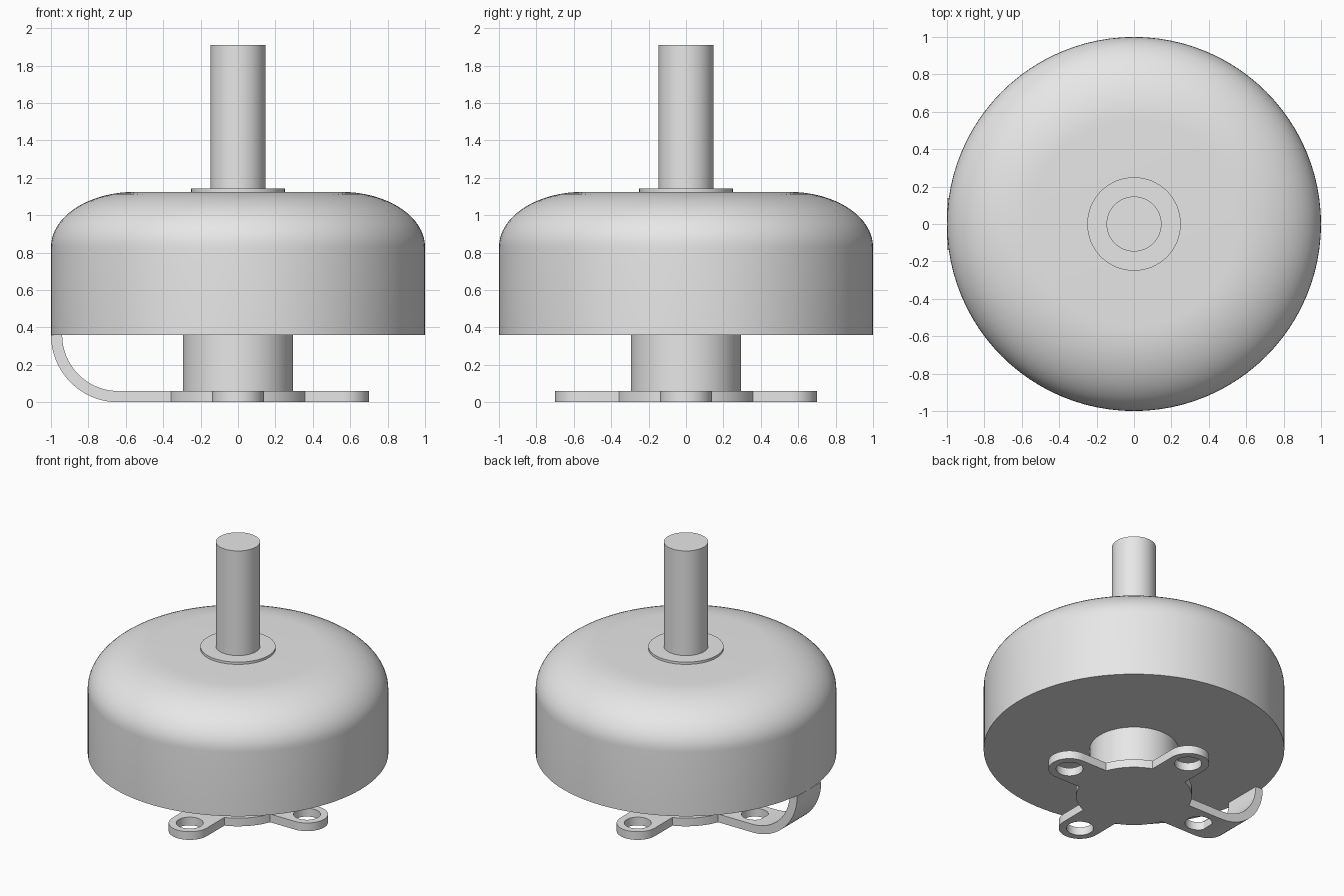
import bpy
import bmesh
from math import sin, cos, pi, asin, radians

cube = bpy.data.objects.get("Cube")
if cube:
    bpy.data.objects.remove(cube, do_unlink=True)

metal = bpy.data.materials.new("light grey metal")
metal.use_nodes = True
metal.diffuse_color = (0.8, 0.8, 0.8, 1)
metal.node_tree.nodes["Principled BSDF"].inputs["Base Color"].default_value = (0.8, 0.8, 0.8, 1)


def finish(obj):
    """Weld, orient, shade and colour one part."""
    bm = bmesh.new()
    bm.from_mesh(obj.data)
    bmesh.ops.remove_doubles(bm, verts=bm.verts, dist=0.0005)
    bmesh.ops.recalc_face_normals(bm, faces=bm.faces)
    bm.to_mesh(obj.data)
    bm.free()
    obj.data.materials.clear()
    obj.data.materials.append(metal)
    bpy.ops.object.select_all(action="DESELECT")
    obj.select_set(True)
    bpy.context.view_layer.objects.active = obj
    bpy.ops.object.shade_smooth_by_angle(angle=radians(35))
    return obj


def lathe(name, profile, steps=96):
    """Revolve (radius, height) points about z, closing both ends flat."""
    bm = bmesh.new()
    rings = []
    for r, z in profile:
        rings.append([bm.verts.new((r * cos(2 * pi * i / steps), r * sin(2 * pi * i / steps), z))
                      for i in range(steps)])
    for low, high in zip(rings, rings[1:]):
        for i in range(steps):
            j = (i + 1) % steps
            bm.faces.new((low[i], low[j], high[j], high[i]))
    bm.faces.new(rings[0])
    bm.faces.new(rings[-1])
    mesh = bpy.data.meshes.new(name)
    bm.to_mesh(mesh)
    bm.free()
    obj = bpy.data.objects.new(name, mesh)
    bpy.context.collection.objects.link(obj)
    return finish(obj)


def arc(cx, cy, r, start, end, steps):
    return [(cx + r * cos(start + (end - start) * i / steps),
             cy + r * sin(start + (end - start) * i / steps)) for i in range(steps + 1)]


def plate(name, outlines, thickness, location, rotation=(0, 0, 0)):
    """Extrude flat closed outlines; inner outlines become holes."""
    curve = bpy.data.curves.new(name, "CURVE")
    curve.dimensions = "2D"
    curve.fill_mode = "BOTH"
    curve.extrude = thickness / 2
    for points in outlines:
        spline = curve.splines.new("POLY")
        spline.points.add(len(points) - 1)
        for p, (x, y) in zip(spline.points, points):
            p.co = (x, y, 0, 1)
        spline.use_cyclic_u = True
    obj = bpy.data.objects.new(name, curve)
    obj.location = location
    obj.rotation_euler = rotation
    bpy.context.collection.objects.link(obj)
    bpy.ops.object.select_all(action="DESELECT")
    obj.select_set(True)
    bpy.context.view_layer.objects.active = obj
    bpy.ops.object.convert(target="MESH")
    return finish(bpy.context.object)


# Rotor bell with an elliptical shoulder
shoulder = [(0.55 + 0.45 * cos(a), 0.83 + 0.295 * sin(a))
            for a in (pi / 2 * i / 16 for i in range(17))]
lathe("bell", [(1, 0.36)] + shoulder)

# Shaft, its collar and the neck above the mount
lathe("shaft", [(0.147, 1.12), (0.147, 1.91)], 64)
lathe("shaft_collar", [(0.25, 1.12), (0.25, 1.142)], 64)
lathe("neck", [(0.295, 0.05), (0.295, 0.365)], 64)

# Cross-shaped mount: a disc with four arms and screw holes
THICK, HUB, HALF, REACH, BEND = 0.06, 0.385, 0.14, 0.56, 0.64
corner = asin(HALF / HUB)
outline, holes = [], []
for k in range(4):
    turn = k * pi / 2
    if k == 2:  # this arm runs on square into the bent strap
        outline += [(-BEND, HALF), (-BEND, -HALF)]
    else:
        outline += arc(REACH * cos(turn), REACH * sin(turn), HALF, turn - pi / 2, turn + pi / 2, 24)
    outline += arc(0, 0, HUB, turn + corner, turn + pi / 2 - corner, 14)
    holes.append(arc(REACH * cos(turn), REACH * sin(turn), 0.09, 0, 2 * pi, 32)[:-1])
plate("mount", [outline] + holes, THICK, (0, 0, THICK / 2))

# Strap curling from one arm up to the bell rim
radius = 1 - BEND
strap = (arc(-BEND, radius, radius, pi, 1.5 * pi, 24)
         + arc(-BEND, radius, radius - THICK, 1.5 * pi, pi, 24))
plate("bent_strap", [strap], 2 * HALF, (0, 0, 0), (pi / 2, 0, 0))
